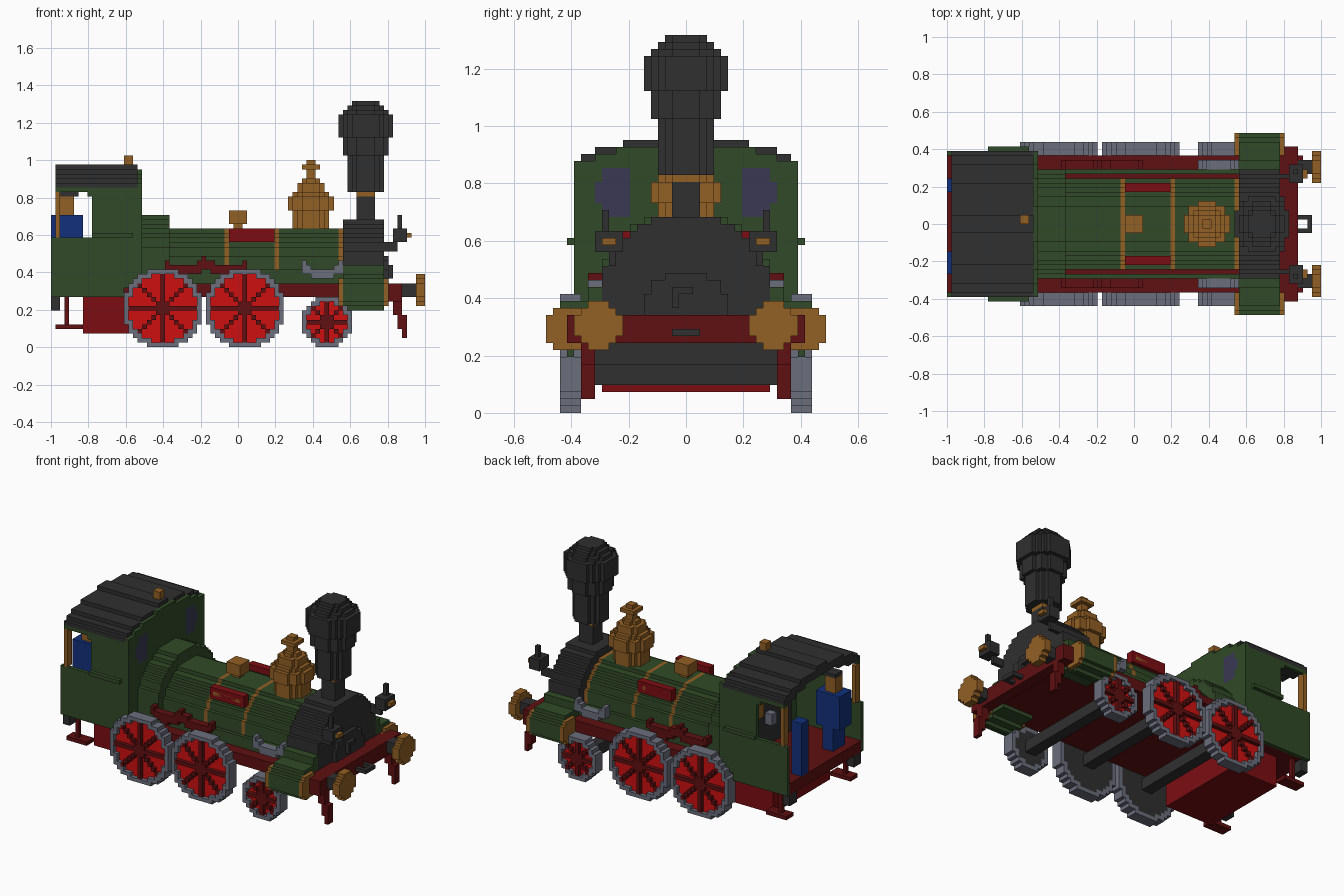
import bpy, bmesh
from math import hypot
from mathutils import Vector

if "Cube" in bpy.data.objects:
    bpy.data.objects.remove(bpy.data.objects["Cube"])

V = 2 / 82  # edge length of one building block

COLOURS = {
    "green": (0.030, 0.068, 0.020), "black": (0.029, 0.029, 0.029),
    "brass": (0.29, 0.115, 0.017), "steel": (0.145, 0.155, 0.2),
    "bright red": (0.62, 0.005, 0.005), "mid red": (0.2, 0.004, 0.006),
    "dark red": (0.115, 0.005, 0.006), "blue": (0.006, 0.03, 0.2),
    "glass": (0.042, 0.04, 0.088)}
MATS = {}
for label, rgb in COLOURS.items():
    m = bpy.data.materials.new(label)
    m.use_nodes = True
    m.diffuse_color = (*rgb, 1)
    m.node_tree.nodes["Principled BSDF"].inputs["Base Color"].default_value = (*rgb, 1)
    MATS[label] = m


def finish(name, bm, labels):
    me = bpy.data.meshes.new(name)
    bm.to_mesh(me)
    bm.free()
    for l in labels:
        me.materials.append(MATS[l])
    bpy.context.collection.objects.link(bpy.data.objects.new(name, me))


def box(name, x, y, z, label, mirror=False):
    """Plain block snapped to the grid, optionally repeated on the other side."""
    bm = bmesh.new()
    lo, hi = [Vector(round(r[i] / V) * V for r in (x, y, z)) for i in (0, 1)]
    for s in ((1, -1) if mirror else (1,)):
        cube = bmesh.ops.create_cube(bm, size=1)["verts"]
        for v in cube:
            v.co = Vector(a * b for a, b in zip(v.co, hi - lo)) + (lo + hi) / 2
            v.co.y *= s
    bmesh.ops.recalc_face_normals(bm, faces=bm.faces)
    finish(name, bm, [label])


def blocks(name, x, y, z, inside, paint, mirror=False):
    """Stepped solid: cells passing inside(x, |y|, z); paint is a colour or rule."""
    rng = [range(round(a / V), round(b / V)) for a, b in (x, y, z)]
    cells = {(i, j, k) for i in rng[0] for j in rng[1] for k in rng[2]
             if inside((i + .5) * V, abs(j + .5) * V, (k + .5) * V)}
    if mirror:
        cells |= {(i, -j - 1, k) for i, j, k in cells}
    bm, verts, labels = bmesh.new(), {}, []
    for c in cells:
        for ax in range(3):
            for s in (0, 1):
                n = list(c)
                n[ax] += 2 * s - 1
                if tuple(n) in cells:
                    continue
                ring = []
                for u, w in ((0, 0), (1, 0), (1, 1), (0, 1)):
                    p = list(c)
                    p[ax] += s
                    p[(ax + 1) % 3] += u
                    p[(ax + 2) % 3] += w
                    p = tuple(p)
                    if p not in verts:
                        verts[p] = bm.verts.new(Vector(p) * V)
                    ring.append(verts[p])
                f = bm.faces.new(ring if s else ring[::-1])
                mid = [(q + .5) * V for q in c]
                inward = ax == 1 and (2 * s - 1) * mid[1] < 0
                l = paint if isinstance(paint, str) else paint(mid[0], abs(mid[1]), mid[2], inward)
                if l not in labels:
                    labels.append(l)
                f.material_index = labels.index(l)
    finish(name, bm, labels)


def turned(name, cx, z0, steps, paint):
    """Stepped upright turning on the centre line; steps are (top z, radius)."""
    def inside(x, y, z):
        r = next((r for t, r in steps if z < t), 0)
        return hypot(x - cx, y) < r
    blocks(name, (cx - .2, cx + .2), (-.2, .2), (z0, steps[-1][0]), inside, paint)


def disc(name, x, cy, cz, r, paint):
    """Pair of stepped discs facing along x."""
    blocks(name, x, (0, .6), (0, .8), lambda a, y, z: hypot(y - cy, z - cz) < r, paint, True)


# Wheels and axles
def wheel(name, cx, rad):
    r = rad * V

    def inside(x, y, z):
        dx, dz = abs(x - cx * V), abs(z - r)
        d = hypot(dx, dz)
        if d > r + .15 * V:
            return False
        spoke = min(dx, dz) < .6 * V or abs(dx - dz) < .6 * V or d < 1.6 * V
        return d > r - 1.2 * V or y < 17 * V or spoke

    def paint(x, y, z, inward):
        if hypot(x - cx * V, z - r) > r - 1.2 * V:
            return "steel"
        if inward and y < 16 * V:
            return "black"
        return "dark red" if y > 17 * V else "bright red"

    blocks(name, ((cx - rad) * V, (cx + rad) * V), (15 * V, 18 * V), (0, 2 * r), inside, paint, True)
    box(name + "_axle", ((cx - 1.5) * V, (cx + 1.5) * V), (-15 * V, 15 * V), (r - 1.5 * V, r + 1.5 * V), "black")


wheel("rear_driving_wheels", -16.5, 8.5)
wheel("front_driving_wheels", 1.5, 8.5)
wheel("leading_wheels", 19.5, 5.5)

# Frame, ash pan and front beam
box("footplate", (-1, .83), (-.366, .366), (.27, .345), "dark red")
box("ash_pan", (-.83, -.5), (-.295, .295), (.075, .28), "mid red")
box("front_beam", (.8, .87), (-.415, .415), (.245, .345), "dark red")
for i, (x, z) in enumerate((((.83, .88), (.17, .25)), ((.85, .9), (.1, .17)), ((.875, .9), (.05, .1)))):
    box(f"guard_iron_{i}", x, (.32, .366), z, "dark red", True)
box("rear_step_bracket", (-1, -.95), (.3, .37), (.2, .27), "black", True)
box("rear_step_hanger", (-.93, -.9), (.32, .345), (.1, .27), "dark red", True)
box("rear_step_tread", (-.975, -.83), (.3, .37), (.1, .122), "dark red", True)

# Buffers and coupling
disc("buffer_shanks", (.87, .96), .305, .305, .042, "black")
disc("buffer_heads", (.951, 1), .305, .305, .087, "brass")
box("coupling_side", (.87, .945), (.025, .049), (.27, .293), "black", True)
box("coupling_end", (.92, .945), (-.025, .025), (.27, .293), "black")

# Boiler with brass bands, firebox and smokebox
BANDS = (-.061, .207, .549)
blocks("boiler", (-.52, .56), (-.3, .3), (.34, .65),
       lambda x, y, z: hypot(y, z - .385) < .255,
       lambda x, y, z, i: "brass" if min(abs(x - b) for b in BANDS) < .5 * V else "green")
box("boiler_trim", (-.37, .56), (.24, .275), (.345, .366), "dark red", True)
box("boiler_skirt", (-.5, .56), (.275, .3), (.345, .415), "green", True)
blocks("firebox", (-.52, -.37), (-.35, .35), (.34, .72),
       lambda x, y, z: y < .3 and (z < .41 or hypot(y, z - .41) < .305), "green")
blocks("smokebox", (.56, .78), (-.3, .3), (.34, .7),
       lambda x, y, z: hypot(y, z - .385) < .307, "black")
blocks("smokebox_door", (.78, .805), (-.2, .2), (.345, .5),
       lambda x, y, z: hypot(y, z - .35) < .15, "black")
box("door_handle", (.805, .83), (-.05, .025), (.415, .439), "black")
box("door_latch", (.805, .83), (-.05, -.025), (.36, .42), "black")

# Name plates beside the boiler
box("side_plate", (-.05, .195), (.17, .22), (.56, .635), "mid red", True)
box("side_plate_inlay", (-.02, .17), (.22, .228), (.585, .61), "brass", True)
blocks("side_plate_lettering_panel", (-.02, .17), (.195, .244), (.585, .61),
       lambda x, y, z: y < .225, "brass", True)

# Cylinders and their sloping covers
def cover(x, y, z):
    top = .56 if y < .28 else .5 if y < .3 else .44 if y < .33 else .38
    return (y < .42 and .25 < z < top) or hypot(y - .4, z - .295) < .09


blocks("cylinder_covers", (.565, .775), (.25, .49), (.2, .57), cover, "green", True)
disc("cylinder_front_caps", (.775, .8), .41, .29, .08, "brass")
disc("cylinder_rear_caps", (.54, .565), .41, .29, .08, "brass")

# Leaf springs
for name, cx, label in (("rear_spring", -.29, "dark red"), ("middle_spring", -.06, "dark red"),
                        ("leading_spring", .45, "steel")):
    base = .36 if label == "steel" else .375
    blocks(name, (cx - .11, cx + .11), (.3, .33), (.34, .48),
           lambda x, y, z: 0 < z - base - 4 * (x - cx) ** 2 < .055, label, True)

# Chimney, dome and whistle
turned("chimney", .683, .63, ((.81, .052), (.835, .058), (1.03, .1), (1.13, .124), (1.25, .148),
                              (1.275, .125), (1.3, .1), (1.32, .075)),
       lambda x, y, z, i: "brass" if .8 < z < .83 else "black")
turned("steam_dome", .39, .61, ((.735, .1), (.81, .124), (.83, .1), (.88, .075), (.905, .05),
                                (.95, .035), (.98, .055), (1.0, .035)), "brass")
turned("whistle", 0, .62, ((.665, .035), (.735, .055)), "brass")


# Cab
def roof_top(y):
    return .965 - .08 * (y / .39) ** 2


def cab_side(x, y, z):
    if hypot(x + .402, z - .207) < .225 or (z > .59 and x < -.98):
        return False
    return not (x < -.78 and .59 < z < (.83 if x < -.81 else .8))


blocks("cab_sides", (-1, -.52), (.366, .39), (.27, .86), cab_side, "green", True)
box("cab_posts", (-.98, -.95), (.34, .39), (.585, .83), "brass", True)
box("cab_side_rail", (-.78, -.56), (.39, .415), (.585, .61), "green", True)
blocks("cab_front", (-.54, -.515), (-.39, .39), (.345, .95),
       lambda x, y, z: z < roof_top(y) - .02,
       lambda x, y, z, i: "glass" if ((y - .25) / .055) ** 4 + ((z - .77) / .095) ** 4 < 1 else "green")
blocks("cab_roof", (-.98, -.54), (-.39, .39), (.85, .98),
       lambda x, y, z: roof_top(y) - .06 < z < roof_top(y), "black")
box("roof_whistle", (-.61, -.565), (0, .049), (.945, 1.025), "brass")
box("boiler_backhead", (-.585, -.54), (-.25, .25), (.345, .66), "black")
box("backhead_gauges", (-.61, -.585), (.07, .15), (.55, .7), "brass", True)
box("regulator", (-.635, -.585), (-.03, .03), (.5, .55), "steel")

# Crew
box("driver_legs", (-.95, -.88), (-.27, -.15), (.345, .5), "blue")
box("driver_body", (-1, -.83), (-.27, -.15), (.49, .71), "blue")
box("driver_head", (-.95, -.87), (-.25, -.17), (.71, .8), "brass")
box("driver_cap", (-.95, -.85), (-.25, -.17), (.8, .83), "black")
box("fireman_body", (-1, -.93), (.17, .244), (.345, .685), "blue")

# Lamps
box("lamp", (.82, .9), (.22, .317), (.56, .635), "black", True)
box("lamp_lens", (.9, .925), (.245, .295), (.585, .61), "brass", True)
box("lamp_chimney", (.85, .88), (.27, .295), (.635, .71), "black", True)
box("lamp_bracket", (.775, .85), (.245, .27), (.51, .56), "black", True)
